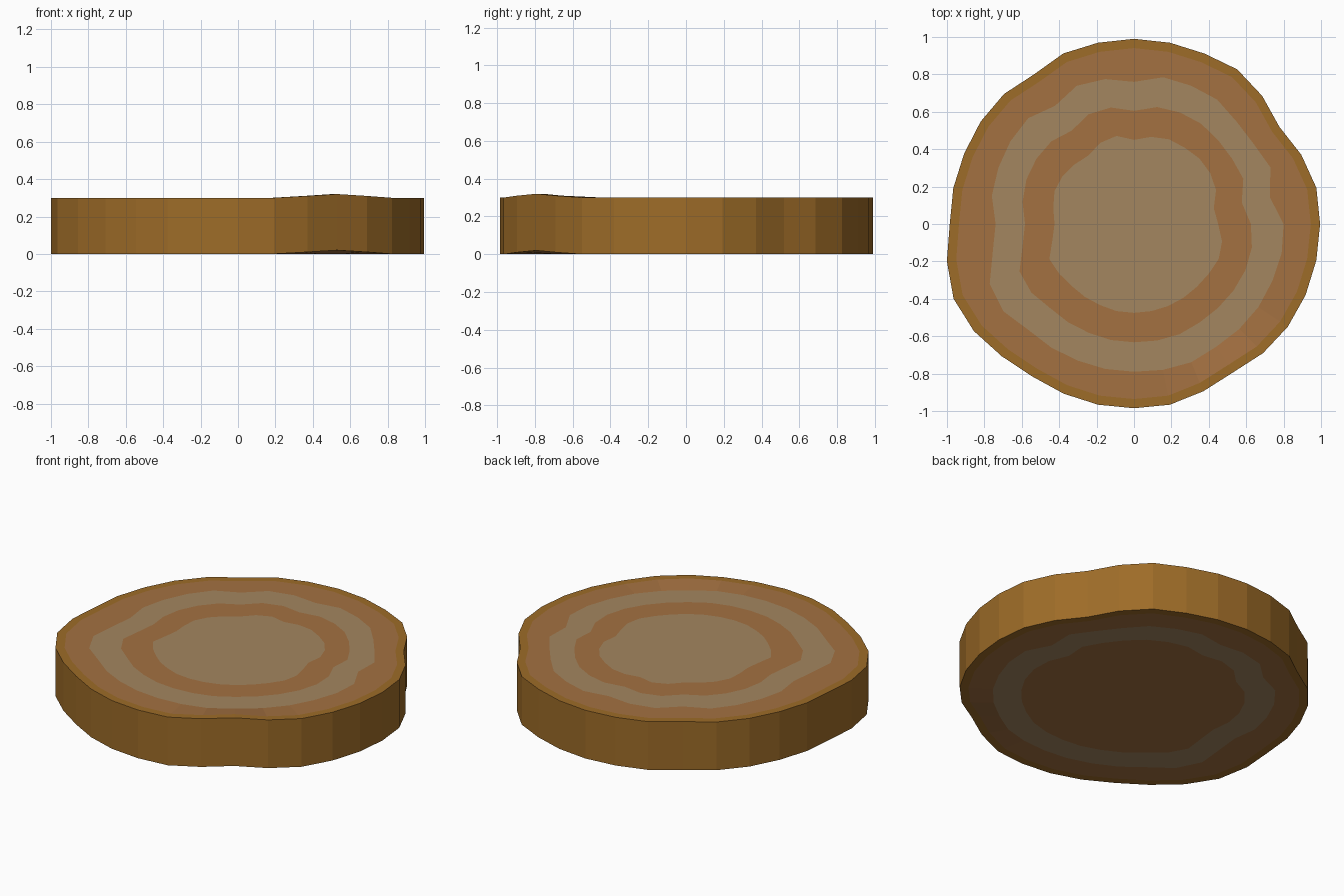
import bpy, bmesh
from math import cos, sin, pi

if "Cube" in bpy.data.objects:
    bpy.data.objects.remove(bpy.data.objects["Cube"])

N = 32
HEIGHT = 0.30

# Radii every 11.25 degrees, counter-clockwise from +x
BARK = [.995, .994, .968, .935, .969, .994, .986, .988, .99, .988, .987, .962, .983, .986, .983, .985,
        .985, 1.02, 1.044, 1.03, 1.0, .98, .982, .985, .985, .985, .968, .954, .976, .989, .993, .994]
RING = [.80, .74, .79, .77, .775, .80, .80, .80, .76, .79, .80, .76, .80, .795, .785, .775,
        .74, .77, .835, .84, .80, .795, .79, .79, .79, .795, .80, .79, .795, .80, .80, .805]
HEART = [.45, .435, .475, .49, .495, .49, .49, .475, .45, .48, .47, .44, .45, .46, .46, .44,
         .425, .445, .49, .48, .47, .47, .47, .475, .475, .475, .475, .475, .475, .48, .49, .48]
SAPWOOD = [r * 0.95 for r in BARK]
MIDDLE = [(a + b) / 2 for a, b in zip(RING, HEART)]

# Slight lift of the rim at one notch
LIFT = {26: 0.01, 27: 0.02, 28: 0.01}


def material(name, rgb):
    m = bpy.data.materials.new(name)
    m.diffuse_color = (*rgb, 1)
    m.use_nodes = True
    m.node_tree.nodes["Principled BSDF"].inputs["Base Color"].default_value = m.diffuse_color
    return m


def loop(bm, radii, z, lift=False):
    return [bm.verts.new((r * cos(2 * pi * i / N), r * sin(2 * pi * i / N),
                          z + (LIFT.get(i, 0) if lift else 0)))
            for i, r in enumerate(radii)]


def bridge(bm, a, b, mat):
    for i in range(N):
        j = (i + 1) % N
        bm.faces.new((a[i], a[j], b[j], b[i])).material_index = mat


def cut_face(bm, z, heart_mat):
    # Concentric growth rings, alternating dark and light wood
    loops = [loop(bm, BARK, z, True), loop(bm, SAPWOOD, z, True),
             loop(bm, RING, z), loop(bm, MIDDLE, z), loop(bm, HEART, z)]
    for k, mat in enumerate((0, 1, 2, 1)):
        bridge(bm, loops[k], loops[k + 1], mat)
    bm.faces.new(loops[-1]).material_index = heart_mat
    return loops[0]


bm = bmesh.new()
top = cut_face(bm, HEIGHT, 2)
bottom = cut_face(bm, 0, 1)
bridge(bm, bottom, top, 0)  # bark wall
bmesh.ops.recalc_face_normals(bm, faces=bm.faces)

mesh = bpy.data.meshes.new("wood_slice")
bm.to_mesh(mesh)
bm.free()
for name, rgb in (("bark", (.34, .15, .021)), ("dark_wood", (.37, .165, .053)),
                  ("light_wood", (.37, .24, .115))):
    mesh.materials.append(material(name, rgb))
bpy.context.collection.objects.link(bpy.data.objects.new("wood_slice", mesh))
